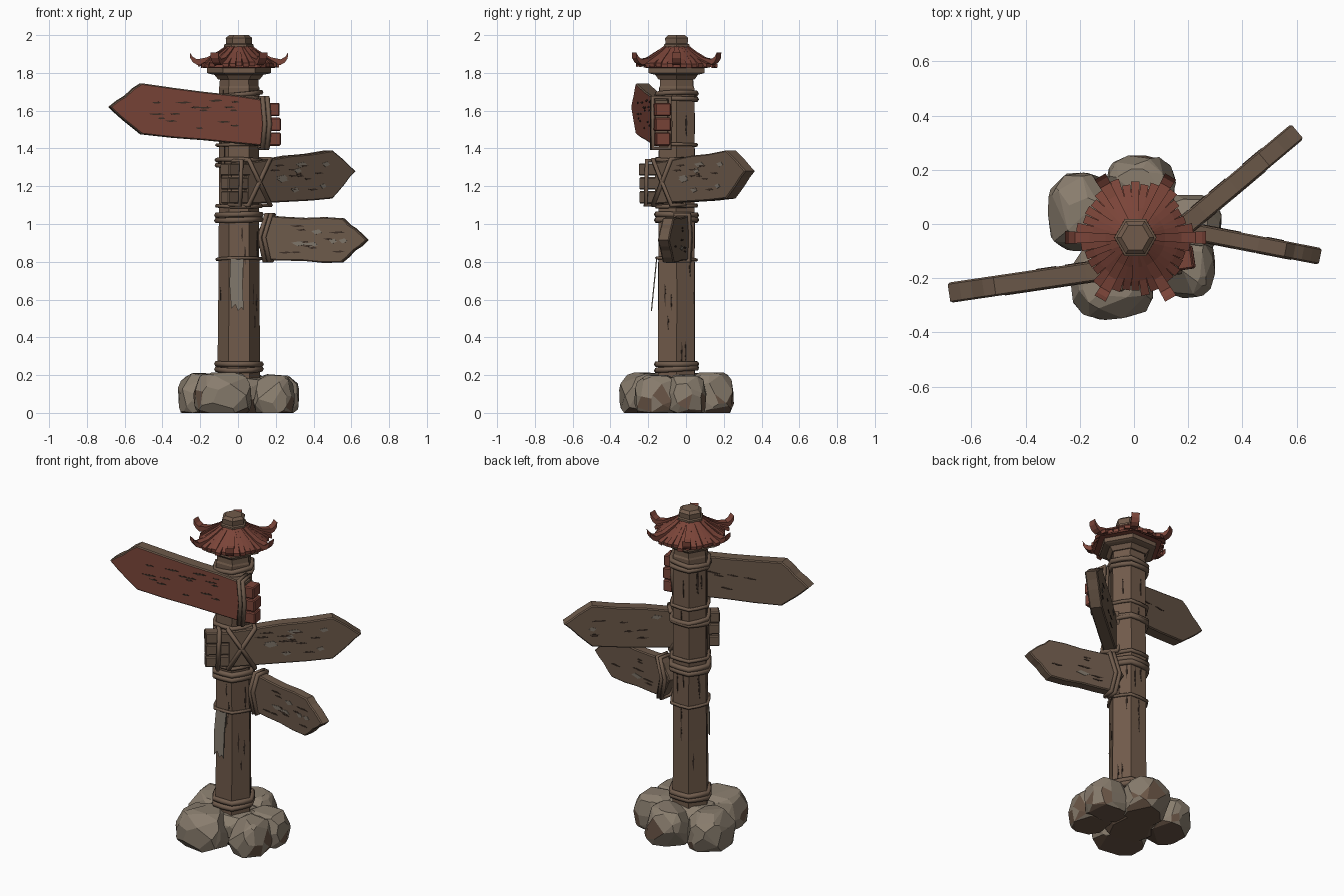
import bpy, bmesh, math, random
from mathutils import Vector, Matrix

random.seed(7)
if "Cube" in bpy.data.objects:
    bpy.data.objects.remove(bpy.data.objects["Cube"])

POST = Vector((0.005, -0.05, 0))
RADIUS = 0.11


def material(name, r, g, b):
    m = bpy.data.materials.new(name)
    m.use_nodes = True
    m.diffuse_color = (r, g, b, 1)
    m.node_tree.nodes["Principled BSDF"].inputs["Base Color"].default_value = (r, g, b, 1)
    return m


WOOD = material("post wood", 0.165, 0.105, 0.070)
BOARD = material("board wood", 0.150, 0.100, 0.068)
RED = material("faded red paint", 0.195, 0.058, 0.040)
STONE = material("stone", 0.250, 0.205, 0.155)
EARTH = material("earthy stone", 0.145, 0.092, 0.062)
ROPE = material("rope", 0.160, 0.105, 0.072)
WORN = material("weathered grey", 0.205, 0.175, 0.140)
CRACK = material("dark crack", 0.045, 0.028, 0.020)


def finish(name, bm, mats, matrix=Matrix()):
    bmesh.ops.recalc_face_normals(bm, faces=bm.faces)
    me = bpy.data.meshes.new(name)
    bm.to_mesh(me)
    bm.free()
    for m in mats:
        me.materials.append(m)
    ob = bpy.data.objects.new(name, me)
    ob.matrix_world = matrix
    bpy.context.collection.objects.link(ob)
    return ob


def prism(bm, profile, depth, y=0.0):
    """Extrude an (x, z) outline along y, centred on y."""
    rings = [[bm.verts.new((x, y + s * depth / 2, z)) for x, z in profile] for s in (-1, 1)]
    bm.faces.new(rings[0])
    bm.faces.new(rings[1])
    n = len(profile)
    for i in range(n):
        j = (i + 1) % n
        bm.faces.new((rings[0][i], rings[0][j], rings[1][j], rings[1][i]))
    return rings[0] + rings[1]


def hex_stack(name, levels, mat, jitter=0.0):
    """Six-sided solid from (radius, z) levels."""
    bm = bmesh.new()
    rings = []
    for r, z in levels:
        rings.append([bm.verts.new((r * math.cos(k * math.pi / 3) + random.uniform(-jitter, jitter),
                                    r * math.sin(k * math.pi / 3) + random.uniform(-jitter, jitter), z))
                      for k in range(6)])
    for a, b in zip(rings, rings[1:]):
        for k in range(6):
            bm.faces.new((a[k], a[(k + 1) % 6], b[(k + 1) % 6], b[k]))
    bm.faces.new(rings[0])
    bm.faces.new(rings[-1])
    return finish(name, bm, [mat], Matrix.Translation(POST))


def rope(name, points, radius, matrix=Matrix()):
    """Closed rope loop through the points."""
    cu = bpy.data.curves.new(name, "CURVE")
    cu.dimensions = "3D"
    cu.bevel_depth = radius
    cu.bevel_resolution = 1
    sp = cu.splines.new("POLY")
    sp.points.add(len(points) - 1)
    for p, co in zip(sp.points, points):
        p.co = (*co, 1)
    sp.use_cyclic_u = True
    tmp = bpy.data.objects.new(name, cu)
    me = bpy.data.meshes.new_from_object(tmp)
    bpy.data.objects.remove(tmp)
    me.materials.clear()
    me.materials.append(ROPE)
    ob = bpy.data.objects.new(name, me)
    ob.matrix_world = matrix
    bpy.context.collection.objects.link(ob)


def post_rope(name, z, radius=0.014, strands=2):
    for s in range(strands):
        tilt = random.uniform(-0.012, 0.012)
        phase = random.uniform(0, 6)
        pts = []
        for k in range(12):
            a = k * math.pi / 6
            r = (RADIUS + 0.006) * (1 if k % 2 == 0 else 0.9)
            pts.append((r * math.cos(a), r * math.sin(a),
                        z + (s - (strands - 1) / 2) * radius * 1.7 + tilt * math.sin(a + phase)))
        rope(name, pts, radius, Matrix.Translation(POST))


def sliver(bm, x, z, length, width, y, vertical=False):
    """Thin ragged plate used for cracks and worn patches."""
    shape = [(-0.5, 0.1), (-0.1, -0.5), (0.5, -0.15), (0.2, 0.4)]
    pts = [(x + a * length, z + b * width) for a, b in shape]
    if vertical:
        pts = [(x + b * width, z + a * length) for a, b in shape]
    prism(bm, pts, 0.004, y)


# Post, collar and cap
hex_stack("post", [(0.113, 0.05), (0.11, 0.6), (0.107, 1.1), (0.108, 1.72), (0.102, 1.73), (0.1, 1.8)], WOOD, 0.003)
hex_stack("collar", [(0.11, 1.765), (0.13, 1.79), (0.155, 1.795), (0.17, 1.80), (0.17, 1.825), (0.15, 1.84)], WOOD)
hex_stack("cap", [(0.08, 1.90), (0.078, 1.95), (0.068, 1.955), (0.07, 1.985), (0.052, 2.0)], WOOD)

# Cracks along the post faces
for k in range(6):
    bm = bmesh.new()
    for i in range(6):
        sliver(bm, random.uniform(-0.035, 0.035), random.uniform(0.3, 1.65),
               random.uniform(0.07, 0.16), 0.012, -0.0945, True)
    finish("post_cracks", bm, [CRACK], Matrix.Translation(POST) @ Matrix.Rotation(k * math.pi / 3, 4, "Z"))

# Roof: under-skirt, radial slats and upturned corner ridges
hex_stack("roof_skirt", [(0.15, 1.825), (0.205, 1.828), (0.13, 1.875), (0.06, 1.93)], RED)
bm = bmesh.new()
for k in range(36):
    angle = k * math.pi / 18
    corner = k % 6 == 0
    off = (angle % (math.pi / 3)) - math.pi / 6
    edge = 0.203 / math.cos(off) * random.uniform(0.93, 1.05)
    lift = random.uniform(0, 0.012)
    top = [(0.06, 1.945), (0.11, 1.902 + lift), (0.16, 1.87 + lift), (edge, 1.845 + lift)]
    thick = 0.02
    if corner:
        top = [(0.06, 1.95), (0.11, 1.915), (0.17, 1.882), (0.222, 1.872), (0.245, 1.885), (0.26, 1.908)]
        thick = 0.03
    low = [(x - 0.002, z - thick) for x, z in reversed(top)]
    verts = prism(bm, top + low, 1.0)
    for v in verts:
        v.co.y *= (0.042 if corner else 0.032) * (0.4 + v.co.x * 2.8)
    bmesh.ops.rotate(bm, verts=verts, matrix=Matrix.Rotation(angle, 3, "Z"))
finish("roof_slats", bm, [RED], Matrix.Translation(POST))


def sign(name, origin, angle, outline, thick, front, marks, patches):
    """Arrow board in its own frame: x along the board, front facing -y."""
    mat = Matrix.Translation(origin) @ Matrix.Rotation(math.radians(angle), 4, "Z")
    ragged = []
    for i, p in enumerate(outline):
        q = outline[(i + 1) % len(outline)]
        for s in range(4):
            t = s / 4
            j = random.uniform(-0.005, 0.005) if s else 0
            ragged.append((p[0] + (q[0] - p[0]) * t, p[1] + (q[1] - p[1]) * t + j))
    bm = bmesh.new()
    prism(bm, ragged, thick)
    bmesh.ops.recalc_face_normals(bm, faces=bm.faces)
    for f in bm.faces:
        f.material_index = 1 if f.normal.y < -0.9 else 0
    bmesh.ops.bevel(bm, geom=[e for e in bm.edges if abs(e.verts[0].co.y - e.verts[1].co.y) < 1e-5],
                    offset=0.006, segments=1, affect="EDGES")
    finish(name, bm, [BOARD, front], mat)
    # Grain gouges and worn patches on both faces
    x0, x1 = min(p[0] for p in outline), max(p[0] for p in outline)
    z0 = sum(p[1] for p in outline) / len(outline)
    for label, col, count, size in (("gouges", CRACK, marks, 0.012), ("worn_patches", WORN, patches, 0.03)):
        bm = bmesh.new()
        for i in range(count):
            x = x0 + (x1 - x0) * random.uniform(0.25, 0.8)
            sliver(bm, x, z0 + random.uniform(-0.075, 0.075), random.uniform(0.04, 0.09), size,
                   random.choice((-1, -1, 1)) * (thick / 2 + 0.0005))
        finish(name + "_" + label, bm, [col], mat)
    return mat


def end_blocks(name, matrix, x0, x1, z0, z1, depth, col):
    """Three stacked plank ends."""
    bm = bmesh.new()
    h = (z1 - z0) / 3
    for i in range(3):
        a, b = z0 + i * h + 0.004, z0 + (i + 1) * h - 0.004
        e = random.uniform(-0.012, 0.004)
        prism(bm, [(x0, a), (x1 + e, a), (x1 + e, b), (x0, b)], depth + random.uniform(0, 0.012))
    bmesh.ops.bevel(bm, geom=bm.edges[:], offset=0.006, segments=1, affect="EDGES")
    finish(name, bm, [col], matrix)


def board_rope(name, matrix, path, y, radius):
    front = [(x, -y, z) for x, z in path]
    back = [(x, y, z) for x, z in reversed(path)]
    rope(name, front + back, radius, matrix)


# Upper red arrow board
m = sign("upper_sign", (0, -0.153, 0), 8.4,
         [(-0.69, 1.62), (-0.52, 1.475), (0.16, 1.41), (0.16, 1.655), (-0.52, 1.745)], 0.075, RED, 22, 0)
end_blocks("upper_sign_end", m, 0.14, 0.227, 1.41, 1.645, 0.075, RED)
for x in (0.125, 0.15):
    board_rope("upper_sign_rope", m, [(x, 1.4), (x + 0.012, 1.53), (x, 1.67)], 0.046, 0.013)

# Middle arrow board
m = sign("middle_sign", (0.005, -0.16, 0), 40,
         [(0.78, 1.28), (0.62, 1.39), (0.03, 1.325), (0.03, 1.105), (0.62, 1.135)], 0.072, BOARD, 18, 9)
end_blocks("middle_sign_end", m, -0.1, 0.05, 1.105, 1.325, 0.066, BOARD)
for path in ([(0.03, 1.1), (0.18, 1.345)], [(0.18, 1.1), (0.03, 1.34)], [(-0.03, 1.1), (-0.02, 1.335)]):
    board_rope("middle_sign_rope", m, path, 0.045, 0.013)

# Lower arrow board
m = sign("lower_sign", (0, 0.014, 0), -11,
         [(0.7, 0.915), (0.57, 1.03), (0.16, 1.045), (0.09, 0.93), (0.15, 0.81), (0.56, 0.795)], 0.062, BOARD, 16, 6)
for s in (0, 0.025):
    board_rope("lower_sign_rope", m, [(0.16 + s, 1.05), (0.122 + s, 0.93), (0.15 + s, 0.805)], 0.036, 0.013)

# Rope bindings on the post
for z, r, n in ((0.245, 0.016, 2), (0.815, 0.009, 1), (1.035, 0.016, 2), (1.095, 0.011, 1),
                (1.325, 0.013, 2), (1.42, 0.01, 1), (1.675, 0.014, 2)):
    post_rope("post_rope", z, r, n)

# Torn cloth strip hanging on the front
bm = bmesh.new()
cloth = [(-0.04, 0.82), (-0.045, 0.68), (-0.035, 0.55), (-0.015, 0.575), (0.0, 0.54), (0.018, 0.56),
         (0.03, 0.54), (0.024, 0.68), (0.03, 0.82)]
for v in prism(bm, cloth, 0.006, -0.155):
    v.co.y -= 0.1 * (0.82 - v.co.z)
finish("torn_cloth", bm, [WORN])

# Boulders around the foot: centre x, y, half sizes x, y, height
rocks = [(-0.2, 0.045, 0.12, 0.145, 0.21), (0.025, 0.13, 0.13, 0.125, 0.215), (-0.08, -0.215, 0.155, 0.14, 0.215),
         (0.19, -0.15, 0.11, 0.125, 0.2), (0.2, 0.0, 0.125, 0.11, 0.205), (0.0, -0.05, 0.17, 0.16, 0.2)]
for cx, cy, sx, sy, h in rocks:
    bm = bmesh.new()
    for i in range(90):
        d = Vector([random.gauss(0, 1) for _ in range(3)]).normalized()
        d /= sum(abs(c) ** 2.8 for c in d) ** (1 / 2.8)
        bm.verts.new((cx + d.x * sx, cy + d.y * sy, min(h, max(0, h * (0.42 + d.z * 0.62)))))
    hull = bmesh.ops.convex_hull(bm, input=bm.verts[:])
    loose = [v for v in bm.verts if not v.link_faces]
    bmesh.ops.delete(bm, geom=loose, context="VERTS")
    bmesh.ops.dissolve_limit(bm, angle_limit=math.radians(14), verts=bm.verts[:], edges=bm.edges[:])
    bmesh.ops.recalc_face_normals(bm, faces=bm.faces)
    for f in bm.faces:
        low = f.calc_center_median().z < h * 0.45
        f.material_index = 1 if f.normal.z < -0.8 or (low and random.random() < 0.22) else 0
    finish("boulder", bm, [STONE, EARTH])
